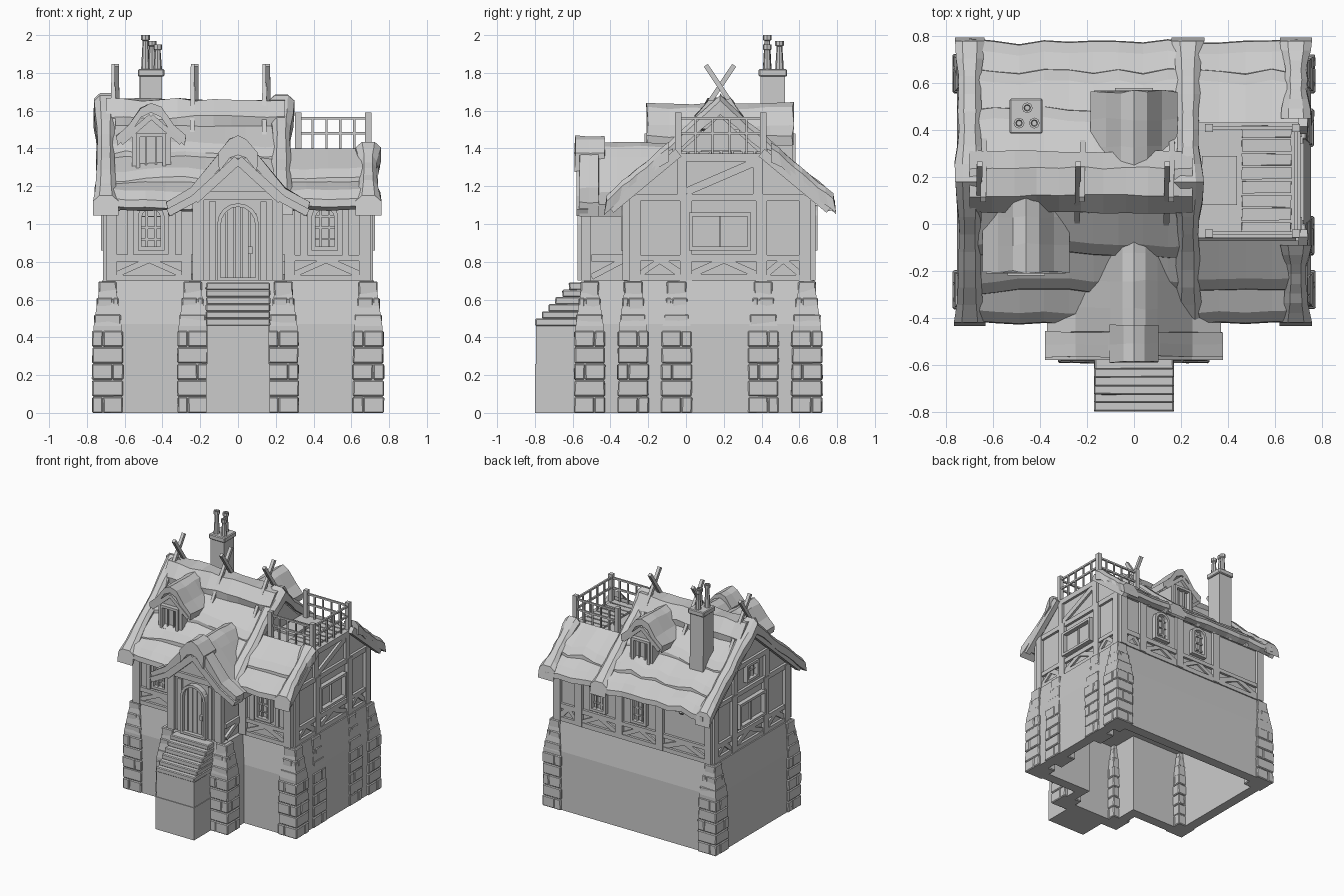
import bpy, bmesh, math, random
from mathutils import Vector

random.seed(4)
cube = bpy.data.objects.get("Cube")
if cube:
    bpy.data.objects.remove(cube)

grey = bpy.data.materials.new("plain_grey")
grey.use_nodes = True
grey.diffuse_color = (0.6, 0.6, 0.6, 1)
grey.node_tree.nodes["Principled BSDF"].inputs["Base Color"].default_value = (0.6, 0.6, 0.6, 1)

parts = {}
RIDGE = 0.18


def jit(a):
    return random.uniform(-a, a)


def loft(name, rings, caps=True):
    """Skin a list of equal point rings into the named part."""
    bm = parts.setdefault(name, bmesh.new())
    vs = [[bm.verts.new(p) for p in r] for r in rings]
    n = len(vs[0])
    for a, b in zip(vs, vs[1:]):
        for i in range(n):
            bm.faces.new((a[i], a[(i + 1) % n], b[(i + 1) % n], b[i]))
    if caps:
        bm.faces.new(vs[0][::-1])
        bm.faces.new(vs[-1])


def box(name, lo, hi, j=0.0):
    (a, b, c), (d, e, f) = lo, hi
    base = [(a, b), (d, b), (d, e), (a, e)]
    loft(name, [[(x + jit(j), y + jit(j), z) for x, y in base] for z in (c, f)])


def beam(name, p, q, n, w, t):
    """Square timber from p to q, w wide, t thick along n."""
    p, q, n = Vector(p), Vector(q), Vector(n)
    s = (q - p).cross(n).normalized() * w / 2
    k = n.normalized() * t / 2
    loft(name, [[c + s + k, c - s + k, c - s - k, c + s - k] for c in (p, q)])


class Wall:
    """A wall plane: u runs along it, v is height, n points outward."""
    def __init__(self, origin, u, n):
        self.o, self.u, self.n = Vector(origin), Vector(u), Vector(n)

    def at(self, u, v, out=0):
        return self.o + self.u * u + Vector((0, 0, v)) + self.n * out

    def timber(self, u0, v0, u1, v1, w=0.05, t=0.04, name="wall_timbers"):
        beam(name, self.at(u0, v0), self.at(u1, v1), self.n, w + jit(0.005), t)

    def frame(self, name, outline, cu, cv, inset=0.02, out=0.035):
        ins = [(cu + (u - cu) * (1 - inset / abs(outline[0][0] - cu)),
                cv + (v - cv) * (1 - inset / abs(outline[0][1] - cv))) for u, v in outline]
        ring = lambda pts, o: [self.at(u, v, o) for u, v in pts]
        rings = [ring(outline, 0), ring(outline, out), ring(ins, out), ring(ins, 0)]
        loft(name, rings, False)

    def window(self, u, v0, v1, w, arch=False, cols=2, rows=1):
        h = w / 2
        pts = [(u - h, v0), (u + h, v0)]
        if arch:
            pts += [(u + h * math.cos(a * math.pi / 6), v1 - h * 0.8 + h * 0.8 * math.sin(a * math.pi / 6))
                    for a in range(7)]
        else:
            pts += [(u + h, v1), (u - h, v1)]
        self.frame("window_frames", pts, u, (v0 + v1) / 2)
        for i in range(1, cols):
            x = u - h + w * i / cols
            self.timber(x, v0, x, v1 - 0.01, 0.012, 0.03, "window_bars")
        for i in range(1, rows):
            z = v0 + (v1 - v0) * i / rows
            self.timber(u - h + .01, z, u + h - .01, z, 0.01, 0.025, "window_bars")


X, Y = Vector((1, 0, 0)), Vector((0, 1, 0))
front = Wall((0, -0.31, 0), X, -Y)
back = Wall((0, 0.66, 0), X, Y)
right = Wall((0.69, 0, 0), Y, X)
left = Wall((-0.69, 0, 0), Y, -X)
porch = Wall((0, -0.53, 0), X, -Y)

# Hollow masonry base, almost flush with the buttresses and leaning in at the top
plan = [(-.755, -.345), (-.295, -.345), (-.295, -.575), (.295, -.575),
        (.295, -.345), (.755, -.345), (.755, .705), (-.755, .705)]


def plan_ring(t, z):
    return [(x - math.copysign(t, x), y - math.copysign(t, y), z) for x, y in plan]


loft("base_walls", [plan_ring(.08, .64), plan_ring(.08, 0), plan_ring(0, 0), plan_ring(0, .47), plan_ring(.035, .7)])


# Stone buttresses, tapering in the upper rows
def buttress(cx, cy):
    for row in range(8):
        z0, z1 = row * .0875, row * .0875 + .084
        h = .081 - max(0, row - 4) * .011 + jit(.002)
        if row % 2:
            box("buttress_stones", (cx - h, cy - h, z0), (cx + h, cy + h, z1), .003)
        else:
            s = .025 if row % 4 else -.025
            for a, b in ((-h, s - .001), (s + .001, h)):
                for c, d in ((-h, -s - .001), (.001 - s, h)):
                    box("buttress_stones", (cx + a, cy + c, z0), (cx + b, cy + d, z1), .002)
    corners = ((-1, -1), (1, -1), (1, 1), (-1, 1))
    loft("buttress_cores", [[(cx + a * r, cy + b * r, z) for a, b in corners]
                            for z, r in ((0, .074), (.46, .074), (.69, .04))])


for s in (-1, 1):
    for cy in (-.28, .64):
        buttress(s * .69, cy)
    buttress(s * .24, -.51)
for cy in (-.05, .41):
    buttress(.685, cy)

# Entrance stairs
box("stair_block", (-.17, -.8, 0), (.17, -.54, .26))
box("stair_block", (-.165, -.795, .26), (.165, -.54, .48))
for i in range(6):
    box("stair_treads", (-.17, -.8 + i * .036, .46 + i * .038), (.17, -.54, .5 + i * .038), .002)

# Upper walls, lowered where the terrace sits
gable = [(-.31, .68), (-.31, 1.13), (.18, 1.57), (.66, 1.13), (.66, .68)]
cut = gable[:2] + [(-.06, 1.36), (.42, 1.36)] + gable[3:]
for pts, x0, x1 in ((gable, -.69, .27), (cut, .27, .69)):
    loft("house_walls", [[(x, y, z) for y, z in pts] for x in (x0, x1)])
pp = [(-.23, .68), (-.23, 1.15), (0, 1.35), (.23, 1.15), (.23, .68)]
loft("porch_walls", [[(x, y, z) for x, z in pp] for y in (-.53, -.1)])

# Timber framing
side_bays = ((-.27, .0), (.0, .4), (.4, .63))
for wall, bays in ((front, ((-.67, -.27), (.27, .67))), (right, side_bays), (left, side_bays),
                   (back, ((-.67, -.24), (-.24, .12), (.12, .48), (.48, .67)))):
    for a, b in bays:
        for z in (.715, .82, 1.14):
            wall.timber(a, z, b, z, .035)
        for u in (a, b):
            wall.timber(u, .7, u, 1.15, .06, .05)
        m = (a + b) / 2
        wall.timber(a + .02, .73, m, .81, .035, .03)
        wall.timber(b - .02, .73, m, .81, .035, .03)
for wall in (right, left):
    wall.timber(-.02, 1.14, -.02, 1.36, .05)
    wall.timber(.38, 1.14, .38, 1.36, .05)
    wall.timber(-.04, 1.35, .4, 1.35, .04)
right.timber(0, 1.17, .37, 1.33, .045, .035)
for s in (-1, 1):
    porch.timber(s * .21, .7, s * .21, 1.16, .06, .05)
    porch.timber(s * .135, .7, s * .135, 1.12, .035)
    side = Wall((s * .23, 0, 0), Y, X * s)
    side.timber(-.5, .82, -.31, .82, .035)
    side.timber(-.5, .72, -.31, .82, .035)
    for u in (.35, .57):
        front.timber(s * u, .83, s * u, 1.13, .035, .03)
porch.timber(-.22, 1.15, .22, 1.15, .04)

# Windows
for u in (-.46, .46):
    front.window(u, .86, 1.1, .14, True, 3, 4)
for u in (-.06, .3):
    back.window(u, .86, 1.1, .14, True, 3, 4)
right.window(.18, .86, 1.06, .33)
left.window(.18, .86, 1.06, .33)
left.window(.18, 1.2, 1.34, .15, cols=3, rows=2)

# Arched plank door
arch = [(-.11, .7), (.11, .7)] + [(.11 * math.cos(a * math.pi / 8), 1.0 + .11 * math.sin(a * math.pi / 8))
                                  for a in range(9)]
porch.frame("door_frame", arch, 0, .9, .018, .045)
for i in range(5):
    u = -.08 + i * .04
    porch.timber(u, .7, u, 1.0 + math.sqrt(.0095 - u * u), .034, .03, "door_planks")
porch.timber(.065, .84, .065, .88, .022, .07, "door_handle")


# Thatch courses, each overlapping the one below
def roof_z(d):
    return 1.64 - .92 * d if d < .3 else 1.364 - .84 * (d - .3)


def course(x0, x1, s, d0, d1):
    n = max(3, round((x1 - x0) / .1))
    rings = []
    for i in range(n + 1):
        x, e, t = x0 + (x1 - x0) * i / n, d1 + jit(.014), jit(.008)
        sec = [(d0, roof_z(d0) - .01), (e - .045, roof_z(e - .045) + .027 + t), (e, roof_z(e) + .015 + t),
               (e + .004, roof_z(e) - .025 + t), (e - .04, roof_z(e) - .04), (d0, roof_z(d0) - .07)]
        rings.append([(x, RIDGE + s * d, z) for d, z in sec])
    loft("roof_thatch", rings)


def verge(x, s, d0, d1):
    """Bundled thatch edge with swollen ends."""
    rings = []
    for i in range(9):
        d = d0 + (d1 - d0) * i / 8
        k, z = (.066 if i in (0, 8) else .06 if i in (1, 7) else .048) + jit(.005), roof_z(d) + jit(.008)
        sec = [(-k, -.06), (-k, .015), (-k * .5, .045), (k * .5, .045), (k, .015), (k, -.06)]
        rings.append([(x + a, RIDGE + s * (d + (.015 if b < 0 and i else 0)), z + b) for a, b in sec])
    loft("roof_verges", rings)


for s in (-1, 1):
    for d0, d1 in ((.45, .595), (.28, .47), (.1, .31)):
        course(-.7, .25, s, d0, d1)
    for d0, d1 in ((.45, .595), (.25, .47)):
        course(.25, .7, s, d0, d1)
    verge(-.7, s, 0, .6)
    verge(.23, s, 0, .6)
    verge(.69, s, .27, .6)
    for x, d0 in ((-.72, 0), (.72, .22)):
        beam("barge_boards", (x, RIDGE + s * d0, roof_z(d0) - .06), (x, RIDGE + s * .58, roof_z(.58) - .05),
             (1, 0, 0), .05, .04)
    # crossed ridge poles
    for x in (-.65, -.23, .15):
        beam("ridge_poles", (x + s * .012, RIDGE + s * .18, 1.46), (x + s * .008, RIDGE - s * .075, 1.84),
             (1, 0, 0), .026, .024)
    # rafter ends below the eaves
    for i in range(9):
        x = -.64 + i * .16
        if s > 0 or abs(x) > .3:
            beam("rafter_ends", (x, RIDGE + s * .47, 1.16), (x, RIDGE + s * .57, 1.08), (1, 0, 0), .03, .03)

# Flattened ridge cap
cap = [(-.125, 1.5), (-.13, 1.565), (-.06, 1.66), (.06, 1.66), (.13, 1.565), (.125, 1.5)]
loft("ridge_cap", [[(-.7 + i * .095, RIDGE + y + jit(.006), z + jit(.012)) for y, z in cap] for i in range(11)])


# Cross gables: chevron thatch running along y
def chevron(name, cx, prof, y0, y1, t, j, n=4):
    full = [(-x, z) for x, z in prof[:0:-1]] + prof
    rings = []
    for i in range(n + 1):
        y = y0 + (y1 - y0) * i / n
        top = [(cx + x, y + jit(j), z + jit(j)) for x, z in full]
        rings.append(top + [(cx + x * .96, y, z - t) for x, z in full[::-1]])
    loft(name, rings)


slope = [(.1, 1.35), (.25, 1.17), (.37, 1.10)]
chevron("porch_thatch", 0, [(0, 1.43), (.05, 1.41)] + slope, -.48, 0, .06, .006)
chevron("porch_verge", 0, [(0, 1.44), (.05, 1.425), (.11, 1.36), (.25, 1.19), (.38, 1.115)], -.565, -.46, .075, .005, 2)
chevron("porch_finial", 0, [(0, 1.465), (.045, 1.45), (.105, 1.375)], -.59, -.43, .1, .005, 2)
for s in (-1, 1):
    beam("porch_boards", (0, -.55, 1.34), (s * .23, -.55, 1.13), (0, 1, 0), .05, .06)
    beam("porch_boards", (s * .22, -.55, 1.14), (s * .37, -.55, 1.06), (0, 1, 0), .04, .06)

# Dormers
for cx, s in ((-.46, -1), (0, 1)):
    yf = RIDGE + s * .365
    loft("dormer_walls", [[(cx + x, y, z) for x, z in ((-.1, 1.2), (-.1, 1.47), (0, 1.56), (.1, 1.47), (.1, 1.2))]
                          for y in (yf, RIDGE + s * .05)])
    chevron("dormer_thatch", cx, [(0, 1.64), (.055, 1.615), (.12, 1.52), (.185, 1.465)],
            RIDGE + s * .385, RIDGE + s * .03, .05, .007, 3)
    face = Wall((cx, yf, 0), X, Y * s)
    face.window(0, 1.28, 1.48, .16, cols=3)
    face.timber(-.11, 1.275, .11, 1.275, .025, .05, "dormer_posts")
    for k in (-1, 1):
        face.timber(k * .09, 1.25, k * .09, 1.48, .025, .04, "dormer_posts")
        face.timber(k * .16, 1.43, 0, 1.57, .03, .05, "dormer_posts")

# Terrace deck and railing
box("terrace_deck", (.27, -.06, 1.35), (.71, .43, 1.372))
box("deck_hatch", (.29, .08, 1.36), (.44, .29, 1.388))
for i in range(8):
    y = -.045 + i * .059
    box("deck_boards", (.46, y, 1.365), (.67, y + .05, 1.385), .003)
for x in (.32, .69):
    for y in (-.04, .41):
        box("railing_posts", (x - .017, y - .017, 1.34), (x + .017, y + .017, 1.59))
for y in (-.04, .41):
    for z in (1.48, 1.56):
        beam("railing_rails", (.32, y, z), (.69, y, z), Y, .014, .014)
    for i in range(1, 5):
        x = .32 + i * .074
        beam("railing_rails", (x, y, 1.37), (x, y, 1.56), Y, .012, .012)
for z in (1.48, 1.56):
    beam("railing_rails", (.69, -.04, z), (.69, .41, z), X, .014, .014)
for i in range(1, 5):
    y = -.04 + i * .09
    beam("railing_rails", (.69, y, 1.37), (.69, y, 1.56), X, .012, .012)

# Chimney with three pots
box("chimney_stack", (-.52, .395, 1.2), (-.4, .525, 1.79), .004)
box("chimney_cap", (-.53, .385, 1.78), (-.39, .535, 1.82))
for x, y, z in ((-.49, .43, 2.0), (-.425, .43, 1.95), (-.455, .495, 1.97)):
    rings = []
    for h, r in ((1.8, .024), (z - .03, .015), (z - .025, .023), (z, .023), (z, .014), (z - .04, .011)):
        rings.append([(x + r * math.cos(a * math.pi / 4), y + r * math.sin(a * math.pi / 4), h) for a in range(8)])
    loft("chimney_pots", rings)

# Turn every part into an object
for name, bm in parts.items():
    bmesh.ops.recalc_face_normals(bm, faces=bm.faces)
    mesh = bpy.data.meshes.new(name)
    bm.to_mesh(mesh)
    bm.free()
    mesh.materials.append(grey)
    ob = bpy.data.objects.new(name, mesh)
    bpy.context.scene.collection.objects.link(ob)
    if name in ("buttress_stones", "stair_treads", "chimney_cap"):
        mod = ob.modifiers.new("worn_edges", "BEVEL")
        mod.width, mod.segments = .006, 1
